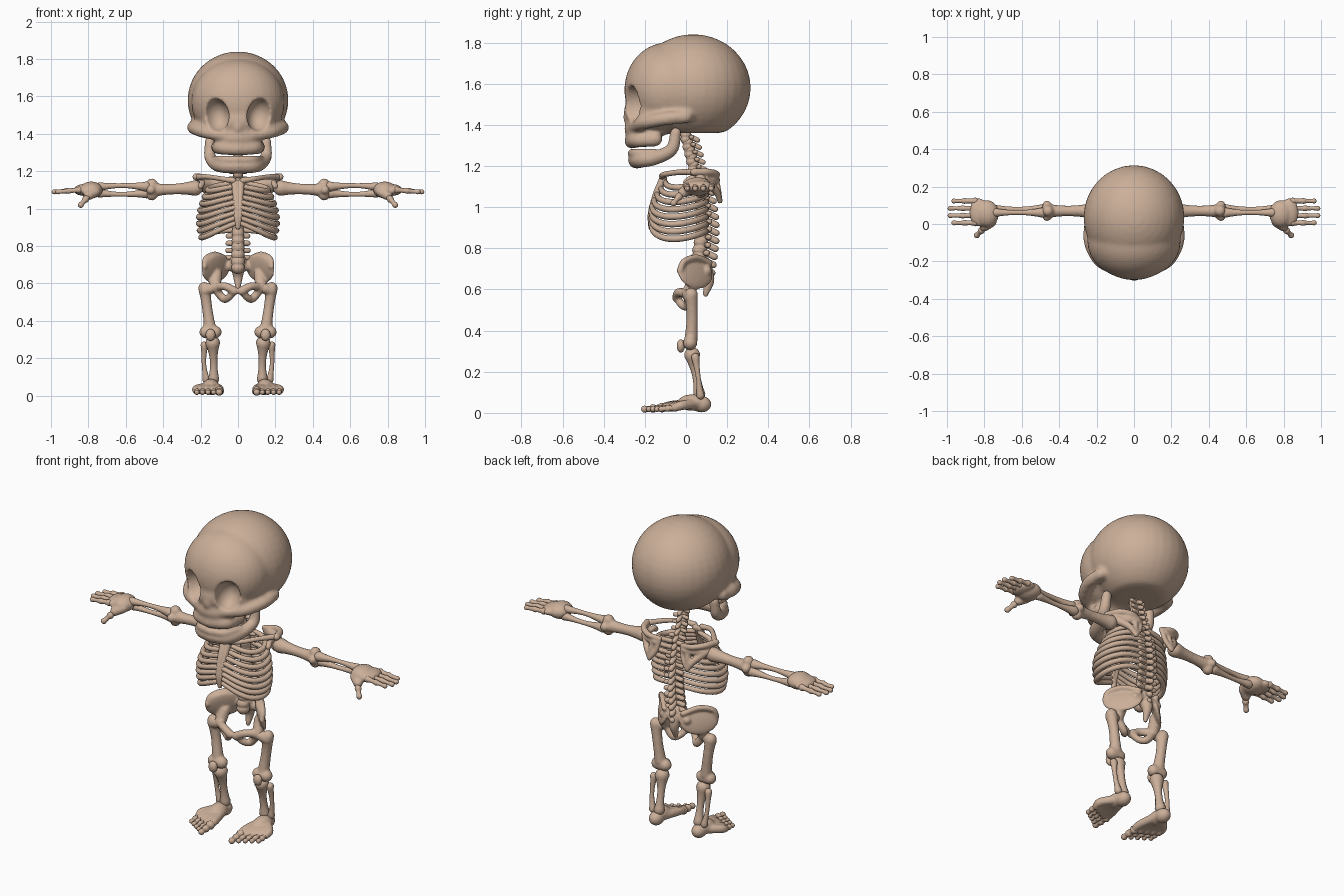
import bpy, bmesh, math
from mathutils import Vector, Matrix, Euler

if "Cube" in bpy.data.objects:
    bpy.data.objects.remove(bpy.data.objects["Cube"])

bone = bpy.data.materials.new("bone")
bone.use_nodes = True
bone.diffuse_color = (.6, .43, .32, 1)
shader = bone.node_tree.nodes["Principled BSDF"]
shader.inputs["Base Color"].default_value = bone.diffuse_color
shader.inputs["Roughness"].default_value = .7


def ball(location, radii, rotation=(0, 0, 0), floor=0):
    """Ellipsoid, flattened below the floor height."""
    bm = bmesh.new()
    bmesh.ops.create_uvsphere(bm, u_segments=32, v_segments=20, radius=1)
    bm.transform(Matrix.LocRotScale(Vector(location), Euler(rotation), Vector(radii)))
    for vert in bm.verts:
        vert.co.z = max(vert.co.z, floor)
    return bm


def rod(radius, *points, ends=1, taper=1, sides=12, steps=6):
    """Round-ended smooth tube; ends flares both tips, taper scales the last one."""
    knots = [Vector(point) for point in points]
    knots = [knots[0] * 2 - knots[1], *knots, knots[-1] * 2 - knots[-2]]
    path = []
    for a, b, c, d in zip(knots, knots[1:], knots[2:], knots[3:]):
        for step in range(steps):
            t = step / steps
            path.append(b + ((c - a) * t + (a * 2 - b * 5 + c * 4 - d) * t * t
                             + (b * 3 - a - c * 3 + d) * t ** 3) / 2)
    path.append(knots[-2])
    last = len(path) - 1
    rings = []
    for index, centre in enumerate(path):
        t = index / last
        tangent = (path[min(index + 1, last)] - path[max(index - 1, 0)]).normalized()
        size = radius * (1 + (ends - 1) * (2 * t - 1) ** 2) * (1 + (taper - 1) * t)
        rings.append((centre, tangent, size))

    def cap(ring, direction):
        centre, tangent, size = ring
        angles = [math.radians(degrees) for degrees in (28, 55, 80)]
        return [(centre + tangent * size * direction * math.sin(angle), tangent,
                 size * math.cos(angle)) for angle in angles]

    rings = cap(rings[0], -1)[::-1] + rings + cap(rings[-1], 1)
    bm = bmesh.new()
    loops = []
    previous = rings[0][1]
    side = previous.orthogonal()
    for centre, tangent, size in rings:
        side = previous.rotation_difference(tangent) @ side
        side = (side - tangent * side.dot(tangent)).normalized()
        up, previous = tangent.cross(side), tangent
        turns = [math.tau * index / sides for index in range(sides)]
        loops.append([bm.verts.new(centre + (side * math.cos(turn) + up * math.sin(turn)) * size)
                      for turn in turns])
    for low, high in zip(loops, loops[1:]):
        for j in range(sides):
            bm.faces.new((low[j - 1], low[j], high[j], high[j - 1]))
    bm.faces.new(loops[0][::-1])
    bm.faces.new(loops[-1])
    return bm


def mesh_object(name, parts, mirrored=False):
    """Collect pieces into one object, optionally adding their mirror image."""
    collected = bmesh.new()
    for part in parts:
        piece = bpy.data.meshes.new("piece")
        part.to_mesh(piece)
        part.free()
        collected.from_mesh(piece)
        if mirrored:
            piece.transform(Matrix.Scale(-1, 4, (1, 0, 0)))
            piece.flip_normals()
            collected.from_mesh(piece)
        bpy.data.meshes.remove(piece)
    mesh = bpy.data.meshes.new(name)
    collected.to_mesh(mesh)
    collected.free()
    mesh.materials.append(bone)
    mesh.shade_smooth()
    made = bpy.data.objects.new(name, mesh)
    bpy.context.scene.collection.objects.link(made)
    return made


def fuse(name, parts, voxel=.007, softness=4, mirrored=False, cutter=None):
    """Blend overlapping pieces into one organic surface, then carve it."""
    made = mesh_object(name, parts, mirrored)

    def blend():
        remesh = made.modifiers.new("blend", "REMESH")
        remesh.mode, remesh.voxel_size, remesh.use_smooth_shade = "VOXEL", voxel, True
        smooth = made.modifiers.new("soften", "SMOOTH")
        smooth.factor, smooth.iterations = .5, softness

    blend()
    if cutter:
        carve = made.modifiers.new("carve", "BOOLEAN")
        carve.operation, carve.object, carve.solver = "DIFFERENCE", cutter, "EXACT"
        blend()
    graph = bpy.context.evaluated_depsgraph_get()
    mesh = bpy.data.meshes.new_from_object(made.evaluated_get(graph))
    made.modifiers.clear()
    made.data = mesh
    mesh.materials.clear()
    mesh.materials.append(bone)
    mesh.shade_smooth()
    return made


def digit(name, start, end, radius):
    """Two knuckled bones of a finger or toe."""
    start, end = Vector(start), Vector(end)
    middle = start.lerp(end, .5)
    mesh_object(name, [rod(radius, start, middle, ends=1.4, taper=.85),
                       rod(radius * .85, middle, end, ends=1.4, taper=.85)])


# Skull with carved sockets and nose
holes = fuse("socket_cutter", [
    ball((.12, -.28, 1.5), (.07, .1, .09), (0, .15, .3)),
    rod(.018, (.012, -.32, 1.38), (0, -.32, 1.43), taper=.5)], mirrored=True)
holes.hide_render = True
brow, cheek, temple = (.07, -.25, 1.39), (.18, -.2, 1.41), (.235, -.1, 1.43)
fuse("skull", [
    ball((0, .035, 1.58), (.27, .28, .26), floor=1.36),
    ball((0, -.09, 1.57), (.25, .21, .23), floor=1.4),
    ball((0, -.13, 1.47), (.21, .17, .12)),
    ball((0, -.2, 1.38), (.12, .1, .07)),
    rod(.034, brow, cheek, temple, (.235, 0, 1.44)),
    rod(.037, (.11, -.15, 1.33), (.09, -.235, 1.325), (0, -.265, 1.32)),
    rod(.03, (0, -.27, 1.48), (0, -.285, 1.43), taper=.8),
], .009, 5, True, holes)
bpy.data.objects.remove(holes)

# Lower jaw with tooth ridge
jaw_corner, jaw_side = (.15, -.07, 1.28), (.12, -.15, 1.24)
fuse("jaw", [
    rod(.027, (.15, -.05, 1.36), jaw_corner, jaw_side, (.08, -.22, 1.23), (0, -.24, 1.23), taper=1.6),
    rod(.024, (.12, -.15, 1.26), (.08, -.235, 1.26), (0, -.26, 1.26)),
], mirrored=True)


# Spine
def vertebra(name, y, z, radius, wing):
    mesh_object(name, [
        rod(radius * .9, (0, y, z - radius / 3), (0, y, z + radius / 3), ends=1.1),
        rod(radius * .45, (0, y + radius, z), (0, y + radius * 2, z - radius / 2)),
        rod(radius * .4, (-wing, y + radius, z), (0, y + radius * .8, z), (wing, y + radius, z)),
    ])


for i in range(5):
    vertebra(f"neck_vertebra_{i + 1}", .009 * i, 1.34 - .036 * i, .028, .04)
for i in range(13):
    t = i / 12
    vertebra(f"back_vertebra_{i + 1}", .05 + .03 * math.sin(math.pi * t), 1.16 - .46 * t,
             .03 + .008 * t, .045 + .01 * t)

# Breastbone
fuse("breastbone", [rod(.02, (.016, -.11, 1.14), (.012, -.145, 1.06), (.01, -.17, .97), (0, -.17, .9),
                        taper=.7)], .006, 3, True)

# Ribs sweep from spine to breastbone, sagging at the side
for i in range(8):
    t = i / 7
    width = .14 + .07 * math.sin(math.pi * (.1 + .6 * t))
    front = -.1 - .07 * math.sin(math.pi * min(.5, t * .7))
    path = []
    for step in range(9):
        u = step / 8
        bulge = math.sin(math.pi * u)
        path.append((.02 + (width - .02) * bulge ** .8,
                     (.1 + front) / 2 + (.1 - front) / 2 * math.cos(math.pi * u),
                     1.135 - .25 * t + (.05 * t - .015) * u
                     - (.03 + .03 * t) * math.sin(math.pi * u ** 1.4)))
    mesh_object(f"left_rib_{i + 1}", [rod(.0155, *path, ends=.85, steps=3)])

# Collarbone and shoulder blade
mesh_object("left_collarbone", [rod(.013, (.025, -.115, 1.15), (.09, -.1, 1.16), (.16, -.03, 1.17),
                                    (.215, .04, 1.17), ends=1.3)])
blade_tip, blade_inner, blade_outer = (.125, .165, 1.03), (.075, .14, 1.15), (.2, .09, 1.13)
fuse("left_shoulder_blade", [
    rod(.014, blade_inner, (.09, .155, 1.08), blade_tip),
    rod(.018, (.11, .14, 1.14), (.12, .155, 1.09), blade_tip, taper=.7),
    rod(.025, blade_outer, (.155, .145, 1.08), blade_tip, taper=.5),
    rod(.022, (.1, .145, 1.13), (.15, .13, 1.13), blade_outer),
    rod(.014, blade_inner, (.14, .15, 1.16), (.2, .11, 1.17), (.225, .04, 1.17), taper=1.4),
    rod(.016, blade_outer, (.19, .03, 1.14), (.2, 0, 1.12)),
], .006)

# Arm bones
arm_y, arm_z = .07, 1.1
shoulder, elbow = (.23, arm_y, arm_z + .01), (.45, arm_y, arm_z)
fuse("left_upper_arm", [
    rod(.031, shoulder, elbow, ends=1.4, taper=.85),
    rod(.032, (.46, arm_y, arm_z - .025), (.46, arm_y, arm_z + .03)),
    rod(.025, (.465, arm_y - .03, arm_z), (.465, arm_y + .03, arm_z))])
for name, shift in (("radius", .018), ("ulna", -.018)):
    y = arm_y - shift / 2
    mesh_object(f"left_{name}", [rod(.014, (.49, y, arm_z + shift), (.62, y, arm_z + shift * 1.3),
                                     (.74, y, arm_z + shift), ends=2, taper=.85)])

# Hand
fuse("left_palm", [
    ball((.785, .055, arm_z), (.062, .072, .045)),
    ball((.83, .062, arm_z), (.05, .076, .03)),
    rod(.026, (.76, .01, 1.09), (.8, -.015, 1.07))])
for i in range(4):
    y = .006 + .039 * i
    digit(f"left_finger_{i + 1}", (.85, y, arm_z), (.985 - .01 * (i - 1.5) ** 2, y, 1.09), .0135)
digit("left_thumb", (.79, -.01, 1.08), (.84, -.06, 1.02), .016)

# Pelvis with tailbone
hip, pubis, sit_bone = (.125, .01, .58), (.02, -.045, .56), (.08, .01, .52)
fuse("pelvis", [
    ball((.118, .045, .68), (.11, .02, .08), (.25, 0, -.85)),
    rod(.016, (.18, -.03, .69), (.17, -.01, .735), (.12, .05, .755), (.06, .115, .73)),
    rod(.032, (.115, .04, .65), hip),
    rod(.022, hip, (.07, -.035, .585), pubis, ends=1.1),
    rod(.018, pubis, (.05, -.02, .525), sit_bone, hip, taper=1.3),
    rod(.045, (0, .08, .72), (0, .11, .645), (0, .095, .575), taper=.3),
    rod(.032, (0, .09, .7), (.075, .1, .69), taper=.8)], mirrored=True)

# Leg bones
fuse("left_thigh", [
    rod(.03, (.14, .01, .575), (.18, .02, .56)),
    rod(.028, (.18, .025, .575), (.165, .03, .47), (.15, .025, .36), ends=1.2),
    rod(.035, (.122, .02, .34), (.172, .02, .34))])
mesh_object("left_kneecap", [ball((.147, -.025, .325), (.026, .02, .032))])
mesh_object("left_shin", [rod(.023, (.135, .03, .28), (.13, .05, .18), (.13, .065, .09),
                              ends=1.75, taper=.75)])
mesh_object("left_calf_bone", [rod(.012, (.18, .045, .27), (.182, .06, .17), (.17, .07, .085), ends=1.7)])

# Foot with fanned toes
foot = [ball((.14, .075, .042), (.04, .048, .04)), ball((.145, .03, .05), (.045, .07, .04))]
for i in range(5):
    x = .1 + .03 * i
    knuckle = (x, -.12 + .016 * i, .025)
    foot.append(rod(.026, (.125 + .01 * i, .04, .045), (x, -.07 + .012 * i, .036), knuckle, taper=.8))
    digit(f"left_toe_{i + 1}", knuckle, (x, -.2 + .02 * i, .018), .014 if i else .018)
fuse("left_foot", foot)

# Mirror every left part to the right
for part in [part for part in bpy.context.scene.objects if part.name.startswith("left_")]:
    mesh = part.data.copy()
    mesh.transform(Matrix.Scale(-1, 4, (1, 0, 0)))
    mesh.flip_normals()
    twin = bpy.data.objects.new(part.name.replace("left_", "right_"), mesh)
    bpy.context.scene.collection.objects.link(twin)
